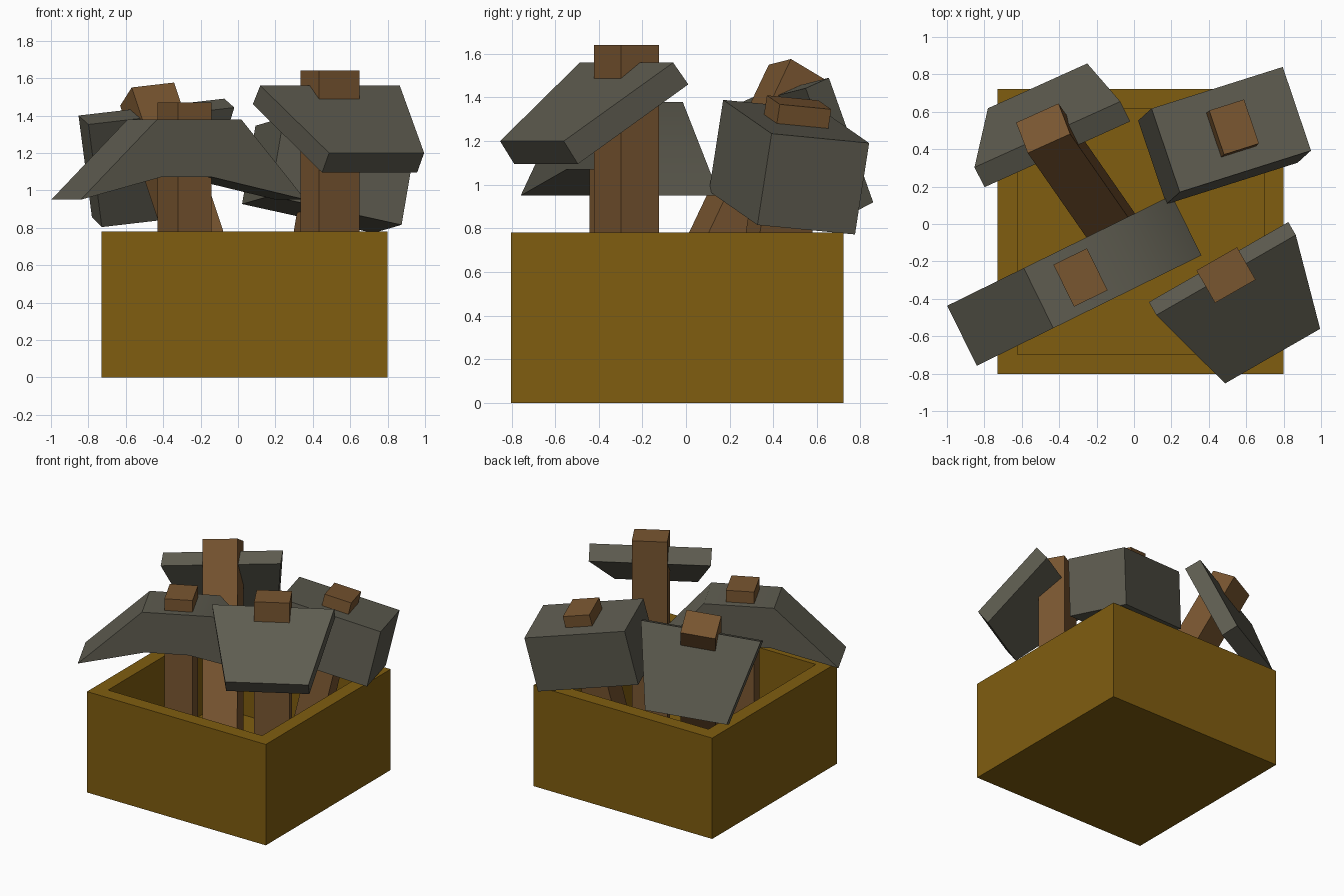
import bpy, bmesh
from mathutils import Vector, Matrix

if "Cube" in bpy.data.objects:
    bpy.data.objects.remove(bpy.data.objects["Cube"])


def material(name, rgb):
    m = bpy.data.materials.new(name)
    m.diffuse_color = (*rgb, 1)
    m.use_nodes = True
    m.node_tree.nodes["Principled BSDF"].inputs["Base Color"].default_value = m.diffuse_color
    return m


GOLD = material("golden_wood", (0.215, 0.110, 0.005))
WOOD = material("brown_handle", (0.190, 0.092, 0.030))
IRON = material("grey_iron", (0.112, 0.107, 0.080))
FLOOR = 0.15


def finish(bm, name, mat):
    bmesh.ops.recalc_face_normals(bm, faces=bm.faces)
    me = bpy.data.meshes.new(name)
    bm.to_mesh(me)
    bm.free()
    me.materials.append(mat)
    ob = bpy.data.objects.new(name, me)
    bpy.context.collection.objects.link(ob)
    return ob


def frame(origin, out, up=(0, 0, 1)):
    """Tool frame: x = across, y = out along the head, z = up the handle."""
    k = Vector(up).normalized()
    o = Vector(out)
    o = (o - k * o.dot(k)).normalized()
    m = Matrix((o.cross(k), o, k)).transposed().to_4x4()
    m.translation = origin
    return m


def prism(name, profile, mat, m, smooth=()):
    """Profile points are (out, up, half width); listed side faces are smooth."""
    bm = bmesh.new()
    a, b = ([bm.verts.new(m @ Vector((s * w, y, z))) for y, z, w in profile] for s in (-1, 1))
    n = len(profile)
    bm.faces.new(a)
    bm.faces.new(b)
    for i in range(n):
        j = (i + 1) % n
        f = bm.faces.new((a[i], a[j], b[j], b[i]))
        f.smooth = i in smooth
    return finish(bm, name, mat)


def handle(name, m, top):
    # square shaft from just inside the crate floor to above the head
    low = -(m.translation.z - FLOOR + 0.03) / m.col[2].z
    prism(name, [(-0.1, low, 0.125), (0.1, low, 0.125),
                 (0.1, top, 0.125), (-0.1, top, 0.125)], WOOD, m)


# open crate
bm = bmesh.new()
bmesh.ops.create_cube(bm, size=1)
for v in bm.verts:
    v.co = (0.035 + v.co.x * 1.53, -0.04 + v.co.y * 1.525, 0.39 + v.co.z * 0.78)
top = max(bm.faces, key=lambda f: f.calc_center_median().z)
bmesh.ops.inset_region(bm, faces=[top], thickness=0.15)
new = bmesh.ops.extrude_discrete_faces(bm, faces=[top])["faces"]
bmesh.ops.translate(bm, verts=new[0].verts, vec=(0, 0, FLOOR - 0.78))
finish(bm, "crate", GOLD)

# pickaxe: double pointed head
m = frame((-0.286, -0.286, 1.38), (1.2, 0.59, 0))
w = 0.179
prism("pickaxe_head", [(-0.706, -0.43, w), (-0.25, 0, w), (0.25, 0, w),
                       (0.632, -0.43, w), (0.08, -0.31, w), (-0.23, -0.31, w)],
      IRON, m, smooth=(1, 2))
handle("pickaxe_handle", m, 0.09)

# hammer: leaning block head
m = frame((0.52, 0.505, 1.29), (0.70, 0.22, -0.17), (0.072, 0.065, 0.42))
w = 0.237
prism("hammer_head", [(-0.376, -0.43, w), (0.376, -0.43, w),
                      (0.376, 0, w), (-0.376, 0, w)], IRON, m)
handle("hammer_handle", m, 0.09)

# two hoes: sloping tapered blades
for side, m in (("right", frame((0.492, -0.273, 1.56), (0.498, -0.867, 0))),
                ("left", frame((-0.463, 0.479, 1.445), (-0.31, 0.813, -0.492),
                               (-0.286, 0.411, 0.866)))):
    prism("hoe_blade_" + side, [(0, 0, 0.43), (0.5, -0.36, 0.293),
                                (0.425, -0.465, 0.293), (-0.08, -0.1, 0.43)], IRON, m)
    handle("hoe_handle_" + side, m, 0.08)
